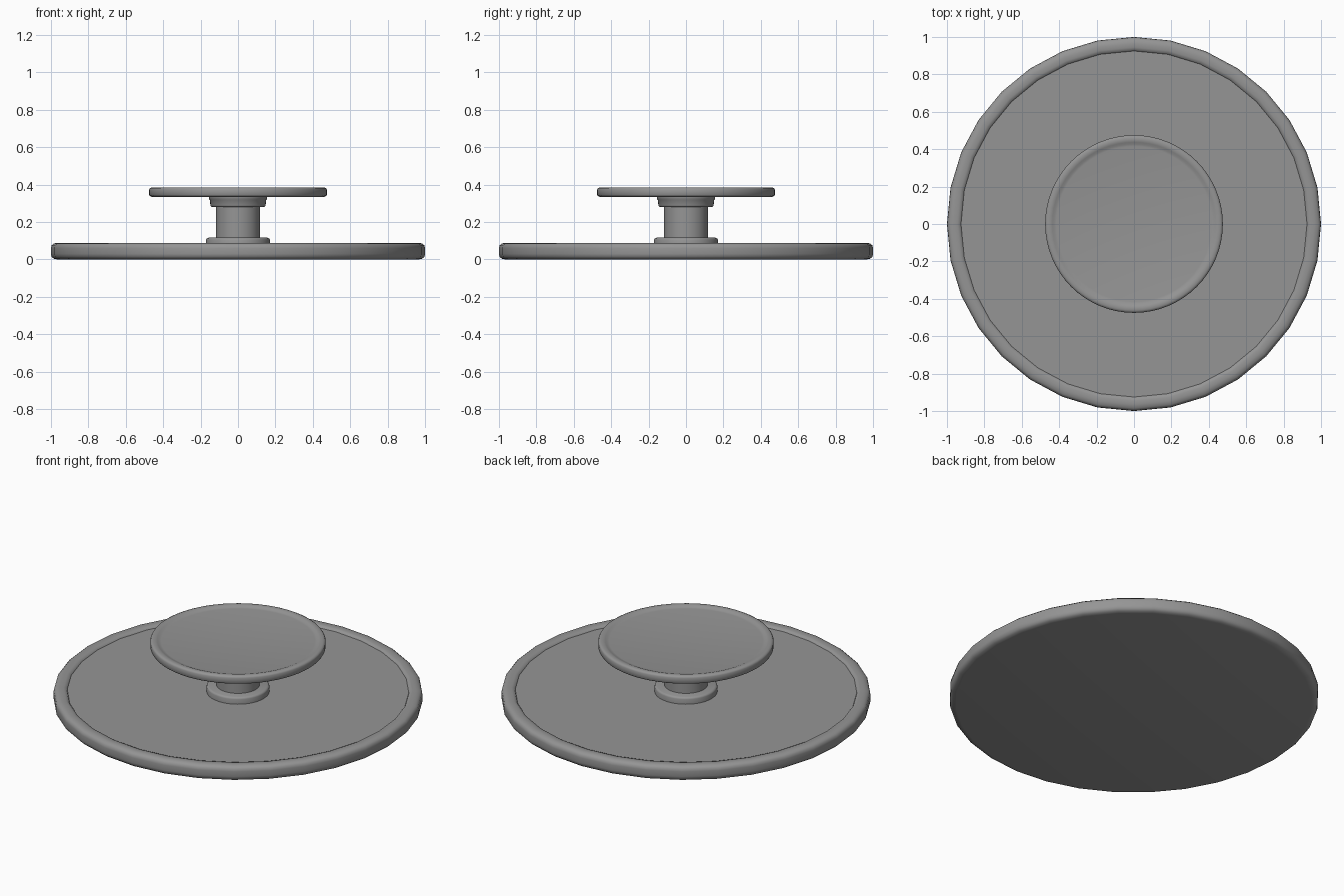
import bpy
import bmesh
import math

cube = bpy.data.objects.get("Cube")
if cube:
    bpy.data.objects.remove(cube, do_unlink=True)

grey = bpy.data.materials.new("plain grey")
grey.use_nodes = True
colour = (0.3, 0.3, 0.3, 1)
grey.diffuse_color = colour
grey.node_tree.nodes["Principled BSDF"].inputs["Base Color"].default_value = colour


def turned(name, profile, sides):
    """Turn a (radius, height) profile around z and cap both ends."""
    bm = bmesh.new()
    rings = []
    for r, z in profile:
        angles = [math.tau * i / sides for i in range(sides)]
        rings.append([bm.verts.new((r * math.cos(a), r * math.sin(a), z)) for a in angles])
    for low, high in zip(rings, rings[1:]):
        for i in range(sides):
            j = (i + 1) % sides
            bm.faces.new((low[i], low[j], high[j], high[i]))
    bm.faces.new(rings[0][::-1])
    bm.faces.new(rings[-1])
    mesh = bpy.data.meshes.new(name)
    bm.to_mesh(mesh)
    bm.free()
    mesh.materials.append(grey)
    obj = bpy.data.objects.new(name, mesh)
    bpy.context.collection.objects.link(obj)
    bpy.ops.object.select_all(action="DESELECT")
    obj.select_set(True)
    bpy.context.view_layer.objects.active = obj
    bpy.ops.object.shade_smooth_by_angle(angle=math.radians(50))
    return obj


# Wide lower tray with a rounded lip and a shallow recess
turned("lower_tray", [(0.965, 0), (0.985, 0.004), (0.997, 0.015), (1, 0.03),
                      (1, 0.06), (0.997, 0.075), (0.985, 0.085), (0.965, 0.089),
                      (0.945, 0.088), (0.93, 0.084), (0.925, 0.076)], 32)

# Foot ring, column and collar
turned("foot_ring", [(0.17, 0.07), (0.17, 0.105), (0.167, 0.112), (0.158, 0.116)], 64)
turned("column", [(0.117, 0.08), (0.117, 0.31)], 64)
turned("collar", [(0.138, 0.28), (0.145, 0.283), (0.148, 0.29), (0.15, 0.318),
                  (0.155, 0.323), (0.155, 0.34)], 64)

# Small upper plate with a raised lip
turned("upper_plate", [(0.462, 0.335), (0.471, 0.339), (0.475, 0.346),
                       (0.475, 0.374), (0.471, 0.381), (0.462, 0.385),
                       (0.447, 0.385), (0.437, 0.382), (0.427, 0.377), (0.415, 0.375)], 64)
